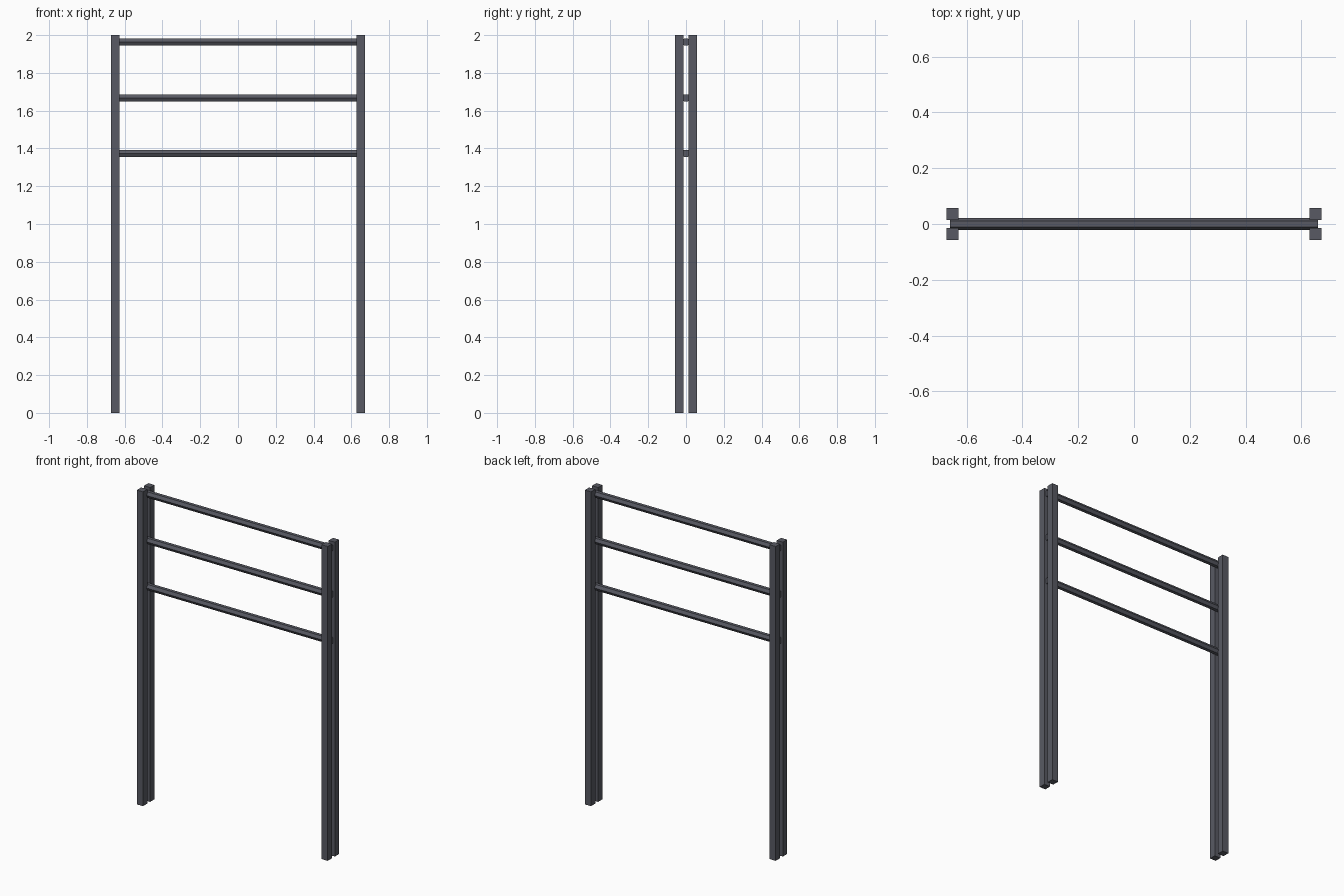
import bpy
import math

if "Cube" in bpy.data.objects:
    bpy.data.objects.remove(bpy.data.objects["Cube"])

# One dark slate metal for everything
metal = bpy.data.materials.new("dark slate metal")
metal.diffuse_color = (0.098, 0.102, 0.125, 1.0)
metal.use_nodes = True
metal.node_tree.nodes["Principled BSDF"].inputs["Base Color"].default_value = metal.diffuse_color

POST = 0.043          # square post thickness
HEIGHT = 2.0
POST_X = 0.65         # post centre from the middle
POST_Y = 0.036        # each pair leaves a narrow gap
RAIL_R = 0.0215
RAIL_LEN = 1.32


def finish(name):
    obj = bpy.context.object
    obj.name = name
    bpy.ops.object.transform_apply(location=False, rotation=True, scale=True)
    obj.data.materials.append(metal)
    return obj


# Paired square posts at each end
for sx, side in ((-1, "left"), (1, "right")):
    for sy, face in ((-1, "front"), (1, "back")):
        bpy.ops.mesh.primitive_cube_add(
            size=1, location=(sx * POST_X, sy * POST_Y, HEIGHT / 2))
        bpy.context.object.scale = (POST, POST, HEIGHT)
        finish(f"{side}_{face}_post")

# Hexagonal rails let into the posts, flat sides up and down
for name, z in (("lower", 1.374), ("middle", 1.668), ("upper", 1.963)):
    bpy.ops.mesh.primitive_cylinder_add(
        vertices=6, radius=RAIL_R, depth=RAIL_LEN,
        location=(0, 0, z), rotation=(0, math.pi / 2, 0))
    finish(f"{name}_rail")
